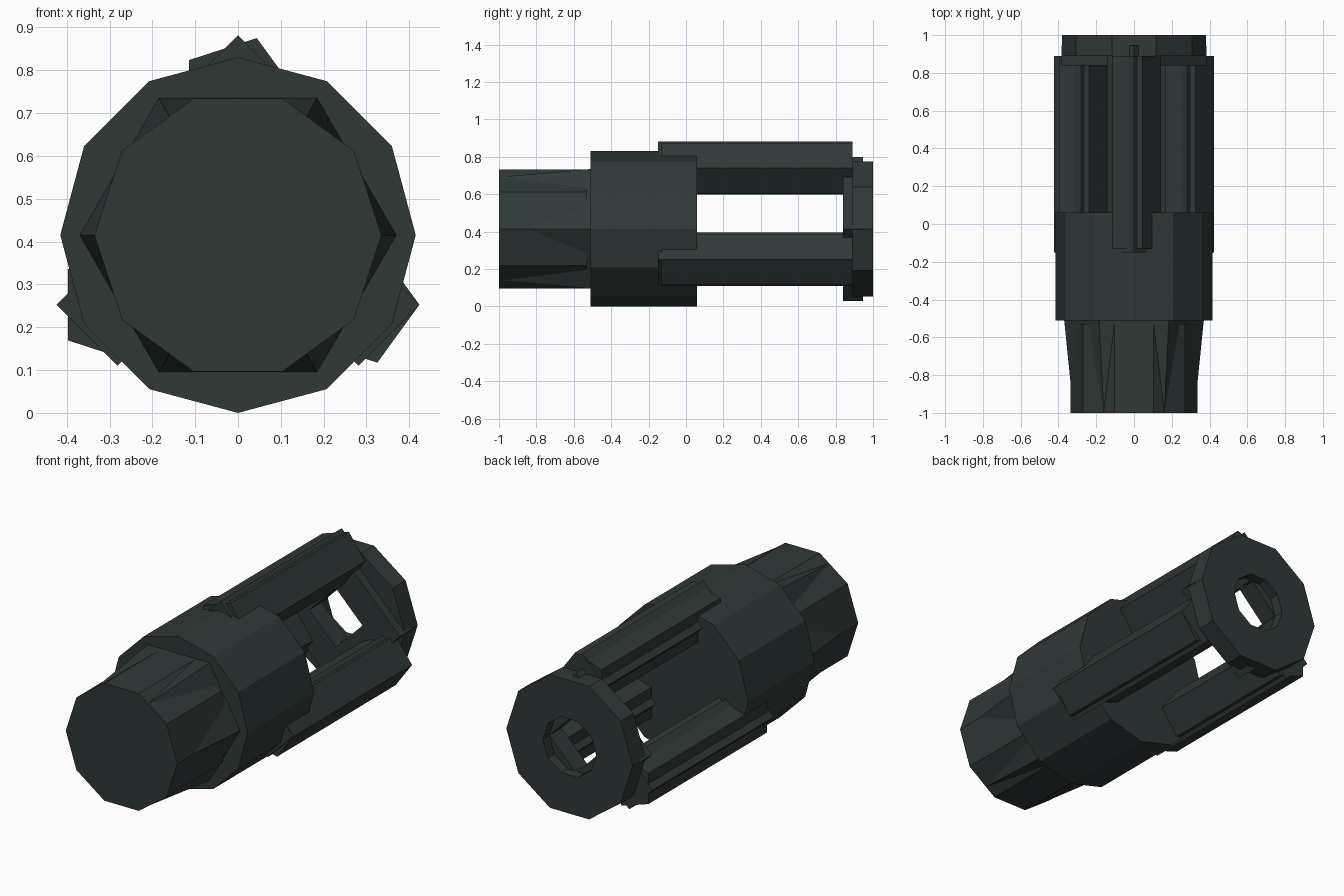
import bpy, bmesh, math

if "Cube" in bpy.data.objects:
    bpy.data.objects.remove(bpy.data.objects["Cube"])

AXIS_Z = 0.415

metal = bpy.data.materials.new("dark green grey metal")
metal.diffuse_color = (0.029, 0.041, 0.039, 1)
metal.use_nodes = True
metal.node_tree.nodes["Principled BSDF"].inputs["Base Color"].default_value = metal.diffuse_color


def prism(name, sides, y0, y1, r0, r1=None, centre=(0, AXIS_Z), phase=0.0, hole=0.0):
    """Flat-sided prism, frustum or ring lying along y."""
    r1 = r0 if r1 is None else r1
    bm = bmesh.new()

    def loop(r, y):
        return [bm.verts.new((centre[0] + r * math.cos(phase + math.tau * i / sides), y,
                              centre[1] + r * math.sin(phase + math.tau * i / sides)))
                for i in range(sides)]

    def bridge(a, b):
        for i in range(sides):
            j = (i + 1) % sides
            bm.faces.new((a[i], a[j], b[j], b[i]))

    front, back = loop(r0, y0), loop(r1, y1)
    bridge(front, back)
    if hole:
        inner_front, inner_back = loop(hole, y0), loop(hole, y1)
        bridge(inner_front, inner_back)
        bridge(front, inner_front)
        bridge(back, inner_back)
    else:
        bm.faces.new(front)
        bm.faces.new(back)
    bmesh.ops.recalc_face_normals(bm, faces=bm.faces)
    mesh = bpy.data.meshes.new(name)
    bm.to_mesh(mesh)
    bm.free()
    mesh.materials.append(metal)
    obj = bpy.data.objects.new(name, mesh)
    bpy.context.collection.objects.link(obj)
    return obj


# Front grip: ten-sided plug merged with a flaring six-sided cone
prism("front_plug", 10, -1.0, -0.53, 0.335)
prism("front_flare", 6, -0.999, -0.505, 0.32, 0.37)

# Main body
prism("body", 12, -0.51, 0.06, 0.415)

# Three rails, each a square bar overlapped by a five-sided bar
for i, deg in enumerate((90, 210, 330)):
    a = math.radians(deg)
    c = (0.325 * math.cos(a), AXIS_Z + 0.325 * math.sin(a))
    prism(f"rail_square_{i + 1}", 4, -0.15, 0.89, 0.142, centre=c)
    prism(f"rail_five_sided_{i + 1}", 5, -0.13, 0.889, 0.142, centre=c)

# Rear end: square flange and ten-sided end ring, both open in the middle
prism("rear_flange", 4, 0.84, 0.945, 0.385, hole=0.16)
prism("rear_ring", 10, 0.89, 1.0, 0.38, hole=0.16)
